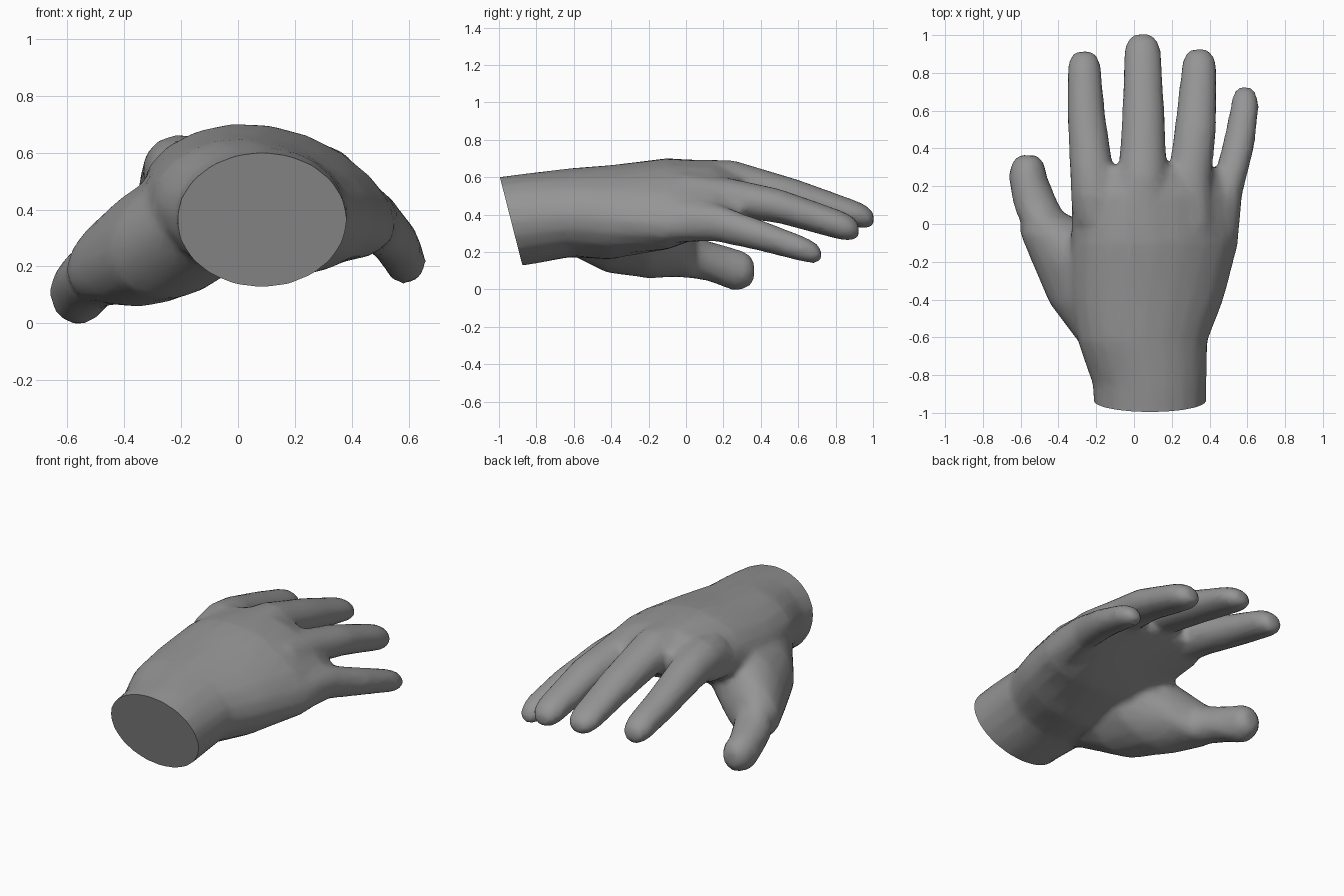
import bpy
import bmesh
from math import cos, sin, tau
from mathutils import Vector

cube = bpy.data.objects.get("Cube")
if cube:
    bpy.data.objects.remove(cube, do_unlink=True)

SIDES = 20


def ring(bm, x, y, z, width, height, slope=0, arch=0):
    """Ellipse across the y axis, sheared by slope and bent down by arch."""
    verts = []
    for i in range(SIDES):
        a = tau * i / SIDES
        dx = width * cos(a)
        dz = height * sin(a) + slope * dx - arch * dx * dx
        verts.append(bm.verts.new((x + dx, y, z + dz)))
    return verts


def loft(name, sections):
    """Closed tube through a list of elliptical sections."""
    bm = bmesh.new()
    rings = [ring(bm, *s) for s in sections]
    for a, b in zip(rings, rings[1:]):
        for i in range(SIDES):
            j = (i + 1) % SIDES
            bm.faces.new((a[i], a[j], b[j], b[i]))
    bm.faces.new(rings[0][::-1])
    bm.faces.new(rings[-1])
    bmesh.ops.triangulate(bm, faces=bm.faces[:])
    bmesh.ops.recalc_face_normals(bm, faces=bm.faces[:])
    mesh = bpy.data.meshes.new(name)
    bm.to_mesh(mesh)
    bm.free()
    obj = bpy.data.objects.new(name, mesh)
    bpy.context.scene.collection.objects.link(obj)
    return obj


def digit(name, sections, length, drop):
    """Tube with a rounded tip that reaches length beyond its last section."""
    x, y, z, w, h = sections[-1][:5]
    tip = [(x, y + length * t, z - drop * t, w * s, h * s)
           for t, s in ((0.5, 0.9), (0.85, 0.68), (1, 0.4))]
    return loft(name, sections + tip)


# palm and wrist, running past the wrist opening
hand = loft("hand", [
    (.087, -1.12, .345, .295, .24),
    (.083, -.85, .375, .302, .246),
    (.045, -.62, .41, .345, .238, -.05),
    (.07, -.4, .412, .405, .252, -.08, .05),
    (.11, -.1, .462, .445, .235, -.15, .25),
    (.11, .15, .52, .445, .162, -.17, .6),
    (.085, .3, .53, .375, .09, -.17, .7),
])

digits = [
    # thumb with the muscle at its base and the web toward the palm
    digit("thumb", [
        (-.08, -.67, .37, .18, .16, .1),
        (-.2, -.42, .31, .248, .218, .2),
        (-.25, -.2, .302, .292, .228, .3),
        (-.38, -.05, .245, .225, .17, .25),
        (-.43, .012, .203, .17, .14, .15),
        (-.5, .06, .17, .125, .115),
        (-.527, .13, .148, .118, .107),
        (-.562, .25, .108, .102, .114),
    ], .115, .01),
    digit("index_finger", [
        (-.19, 0, .525, .13, .12),
        (-.205, .15, .545, .13, .12),
        (-.225, .3, .528, .115, .112),
        (-.255, .6, .455, .1, .093),
        (-.263, .82, .4, .09, .08),
    ], .095, .03),
    digit("middle_finger", [
        (.045, .012, .575, .15, .12),
        (.045, .25, .58, .13, .112),
        (.05, .6, .49, .112, .097),
        (.045, .9, .405, .1, .073),
    ], .105, .03),
    digit("ring_finger", [
        (.28, -.017, .52, .14, .11),
        (.295, .25, .49, .115, .102),
        (.325, .5, .445, .112, .093),
        (.345, .82, .345, .095, .08),
    ], .105, .03),
    digit("little_finger", [
        (.44, -.05, .37, .115, .12),
        (.482, .15, .36, .09, .103),
        (.55, .4, .288, .086, .084),
        (.587, .62, .218, .076, .07),
    ], .105, .035),
]

# join the digits to the palm, then soften the seams
for obj in digits:
    union = hand.modifiers.new("join " + obj.name, "BOOLEAN")
    union.operation = "UNION"
    union.solver = "EXACT"
    union.object = obj
remesh = hand.modifiers.new("fuse", "REMESH")
remesh.mode = "VOXEL"
remesh.voxel_size = 0.02
soften = hand.modifiers.new("soften", "SMOOTH")
soften.factor = 0.5
soften.iterations = 8
reduce = hand.modifiers.new("reduce", "DECIMATE")
reduce.ratio = 0.2
graph = bpy.context.evaluated_depsgraph_get()
skin = bpy.data.meshes.new_from_object(hand.evaluated_get(graph))
hand.modifiers.clear()
hand.data = skin
skin.name = "hand"
for obj in digits:
    bpy.data.objects.remove(obj, do_unlink=True)

# cut the wrist on a slant and close it with a flat end
bm = bmesh.new()
bm.from_mesh(skin)
bmesh.ops.bisect_plane(bm, geom=bm.verts[:] + bm.edges[:] + bm.faces[:],
                       plane_co=Vector((0, -.995, .6)),
                       plane_no=Vector((0, -.47, -.12)), clear_outer=True)
for face in bm.faces:
    face.smooth = True
rim = [edge for edge in bm.edges if edge.is_boundary]
wrist_end = bmesh.ops.holes_fill(bm, edges=rim, sides=0)["faces"]
for face in wrist_end:
    face.smooth = False
for edge in rim:
    edge.smooth = False
bmesh.ops.recalc_face_normals(bm, faces=bm.faces[:])
bm.to_mesh(skin)
bm.free()

# one plain grey
grey = bpy.data.materials.new("plain grey")
grey.use_nodes = True
colour = (.3, .3, .3, 1)
grey.diffuse_color = colour
grey.node_tree.nodes["Principled BSDF"].inputs["Base Color"].default_value = colour
skin.materials.clear()
skin.materials.append(grey)
